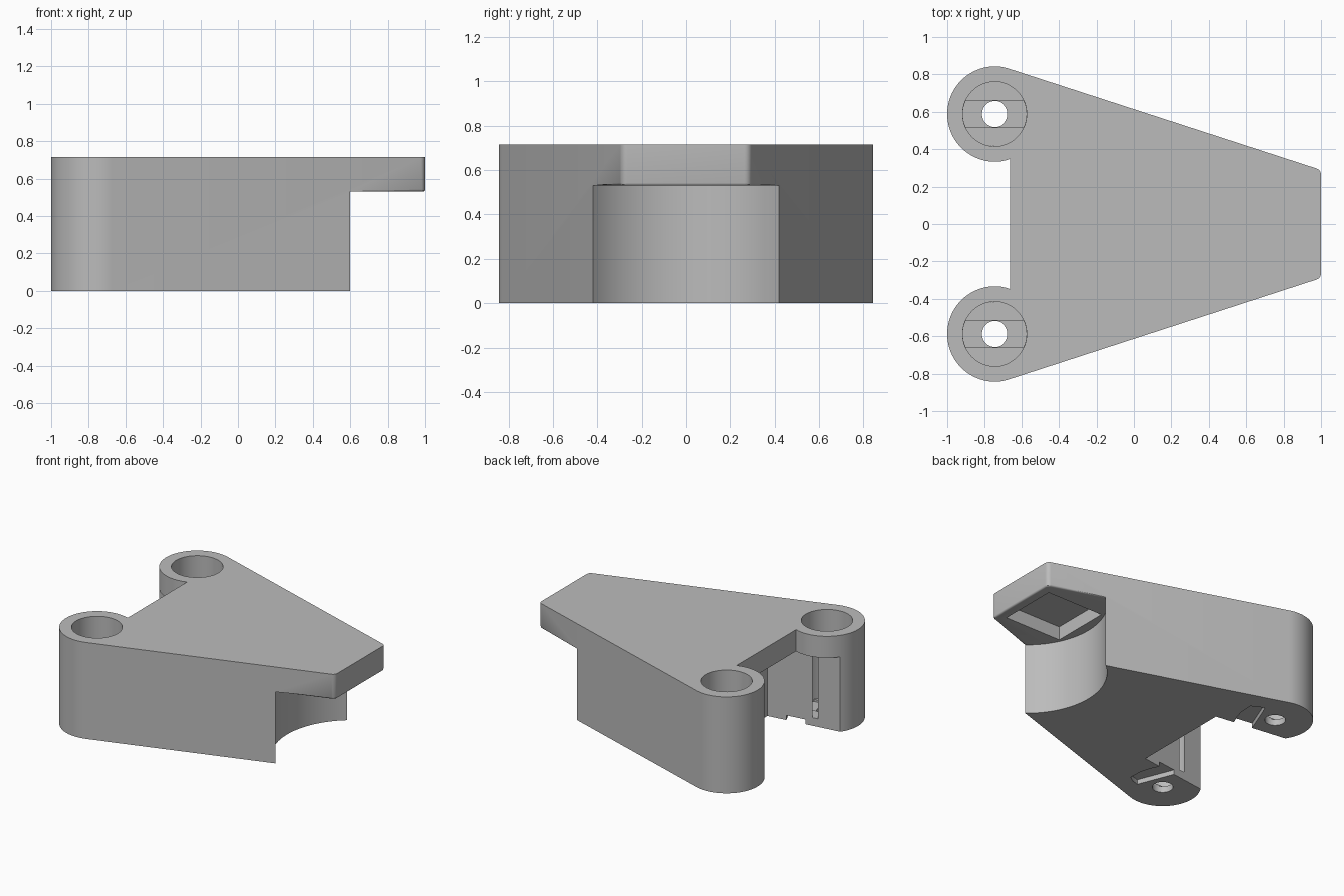
import bpy, bmesh, math

if "Cube" in bpy.data.objects:
    bpy.data.objects.remove(bpy.data.objects["Cube"])

H = 0.715                       # total height
BX, BY, BR = -0.745, 0.588, 0.255   # boss centre and radius
LEDGE = 0.53                    # underside of the overhanging tip
ANG = math.radians(72)          # direction of the tapered side's normal
NX, NY = math.cos(ANG), math.sin(ANG)
SIDE = NX * BX + NY * BY + BR   # side plane: NX*x + NY*y = SIDE


def arc(cx, cy, r, a0, a1, n):
    return [(cx + r * math.cos(a0 + (a1 - a0) * i / n),
             cy + r * math.sin(a0 + (a1 - a0) * i / n)) for i in range(n + 1)]


def mirrored(points):
    return [(x, -y) for x, y in reversed(points)]


def prism(name, outline, z0, z1):
    bm = bmesh.new()
    face = bm.faces.new([bm.verts.new((x, y, z0)) for x, y in outline])
    top = bmesh.ops.extrude_face_region(bm, geom=[face])["geom"]
    for v in top:
        if isinstance(v, bmesh.types.BMVert):
            v.co.z = z1
    bmesh.ops.recalc_face_normals(bm, faces=bm.faces)
    mesh = bpy.data.meshes.new(name)
    bm.to_mesh(mesh)
    bm.free()
    obj = bpy.data.objects.new(name, mesh)
    bpy.context.collection.objects.link(obj)
    return obj


def cut(body, outline, z0, z1):
    cutter = prism("cutter", outline, z0, z1)
    cutter.hide_render = True
    mod = body.modifiers.new("cut", "BOOLEAN")
    mod.operation = "DIFFERENCE"
    mod.solver = "EXACT"
    mod.object = cutter
    bpy.context.view_layer.objects.active = body
    bpy.ops.object.modifier_apply(modifier=mod.name)
    bpy.data.objects.remove(cutter)


# Tapered plate with two round bosses and rounded tip corners
r = 0.035
tip_y = (SIDE - r - NX * (1 - r)) / NY
half = arc(1 - r, tip_y, r, 0, ANG, 6)
half += arc(BX, BY, BR, ANG, 2 * math.pi - math.acos(0.085 / BR), 48)
body = prism("bracket_body", half + mirrored(half), 0, H)

# Concave seat under the overhanging tip
sy = (SIDE - NX * 0.6) / NY
R = 0.54
cx = 0.6 + math.sqrt(R * R - sy * sy)
a = math.pi - math.asin(sy / R)
seat = arc(cx, 0, R, a, 2 * math.pi - a, 40)
cut(body, [(0.6, 1)] + seat + [(0.6, -1), (1.3, -1), (1.3, 1)], -0.2, LEDGE)

# Small rounding along the lower rim of the tip
bm = bmesh.new()
bm.from_mesh(body.data)
bmesh.ops.remove_doubles(bm, verts=bm.verts, dist=0.0005)
rim = []
for e in bm.edges:
    m = (e.verts[0].co + e.verts[1].co) / 2
    flat = all(abs(v.co.z - LEDGE) < 0.002 for v in e.verts)
    outer = m.x > 0.95 or abs(NX * m.x + NY * abs(m.y) - SIDE) < 0.002
    if flat and outer and m.x > 0.61:
        rim.append(e)
bmesh.ops.bevel(bm, geom=rim, offset=0.012, offset_type="OFFSET", segments=3,
                profile=0.5, affect="EDGES", clamp_overlap=True)
bm.to_mesh(body.data)
bm.free()

# Pocket in the underside of the tip
cut(body, [(0.47, -0.22), (0.93, -0.22), (0.93, 0.22), (0.47, 0.22)], 0.4, 0.63)

# Lower recess between the bosses
cut(body, [(-1.2, -0.477), (-0.41, -0.369), (-0.41, 0.369), (-1.2, 0.477)], -0.2, 0.555)

# Stepped screw holes and clip grooves, one set per boss
groove = [(0.02, -0.26), (0.155, 0.08), (0.205, 0.066), (0.249, 0.036),
          (0.245, -0.06), (0.222, -0.14), (0.165, -0.26)]
for s in (1, -1):
    y = s * BY
    cut(body, arc(BX, y, 0.173, 0, 2 * math.pi * 47 / 48, 47), 0.06, 1)
    w = math.asin(0.0725 / 0.172)
    slot = arc(BX, y, 0.172, -w, w, 8) + arc(BX, y, 0.172, math.pi - w, math.pi + w, 8)
    cut(body, slot, 0.045, 0.2)
    cut(body, arc(BX, y, 0.07, 0, 2 * math.pi * 31 / 32, 31), -0.2, 0.3)
    cut(body, [(BX + px, y + s * py) for px, py in groove], -0.2, 0.035)

# Single grey finish
grey = bpy.data.materials.new("grey")
grey.diffuse_color = (0.5, 0.5, 0.5, 1)
grey.use_nodes = True
grey.node_tree.nodes["Principled BSDF"].inputs["Base Color"].default_value = grey.diffuse_color
body.data.materials.clear()
body.data.materials.append(grey)
for p in body.data.polygons:
    p.material_index = 0
bpy.ops.object.select_all(action="DESELECT")
body.select_set(True)
bpy.context.view_layer.objects.active = body
bpy.ops.object.shade_smooth_by_angle(angle=math.radians(30))
